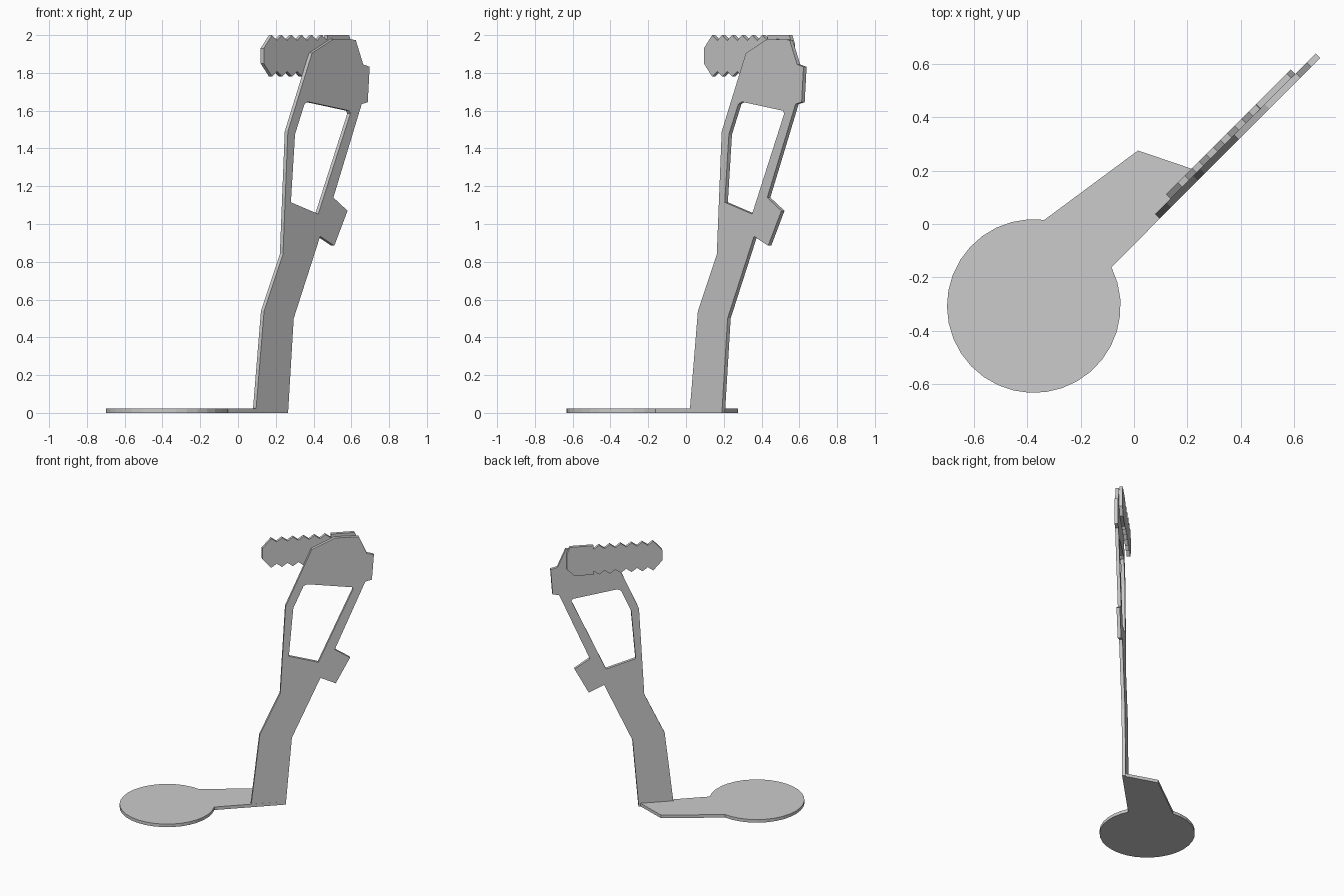
import bpy, bmesh, math
from mathutils import Vector

if "Cube" in bpy.data.objects:
    bpy.data.objects.remove(bpy.data.objects["Cube"])


def slab(name, loops, place, depth):
    """Fill closed 2D loops (outline plus holes) and extrude along depth."""
    bm = bmesh.new()
    edges = []
    for loop in loops:
        vs = [bm.verts.new(place(a, b)) for a, b in loop]
        edges += [bm.edges.new((v, vs[i - 1])) for i, v in enumerate(vs)]
    bmesh.ops.triangle_fill(bm, use_beauty=True, use_dissolve=False, edges=edges)
    ext = bmesh.ops.extrude_face_region(bm, geom=bm.faces[:], use_keep_orig=True)
    moved = [g for g in ext["geom"] if isinstance(g, bmesh.types.BMVert)]
    bmesh.ops.translate(bm, verts=moved, vec=Vector(depth))
    bmesh.ops.recalc_face_normals(bm, faces=bm.faces[:])
    mesh = bpy.data.meshes.new(name)
    bm.to_mesh(mesh)
    bm.free()
    ob = bpy.data.objects.new(name, mesh)
    bpy.context.collection.objects.link(ob)
    return ob


T = 0.0165  # plate thickness measured along x; plates stand at 45 degrees


def diagonal(layer):
    """Map (x, z) onto a diagonal upright plane, layered towards the back."""
    return lambda x, z: (x - T * layer, x - 0.075 + T * layer, z)


# Foot: round disc with an angled neck
cx, cy, r, n = -0.375, -0.307, 0.325, 28
a0, a1 = math.radians(83), math.radians(386.5)
foot = [(cx + r * math.cos(a0 + (a1 - a0) * i / n),
         cy + r * math.sin(a0 + (a1 - a0) * i / n)) for i in range(n + 1)]
foot += [(0.265, 0.19), (0.015, 0.275)]
slab("foot_plate", [foot], lambda x, y: (x, y, 0), (0, 0, 0.023))

# Upright plate with a window
outline = [(0.265, 0), (0.295, 0.5), (0.435, 0.935), (0.51, 0.885), (0.58, 1.07),
           (0.505, 1.14), (0.655, 1.635), (0.687, 1.645), (0.697, 1.832),
           (0.663, 1.845), (0.623, 1.975), (0.507, 1.98), (0.392, 1.905),
           (0.264, 1.49), (0.238, 0.84), (0.138, 0.54), (0.094, 0)]
window = [(0.28, 1.115), (0.425, 1.053), (0.595, 1.585), (0.588, 1.6),
          (0.37, 1.647), (0.352, 1.635), (0.302, 1.475)]
slab("upright_plate", [outline, window], diagonal(0), (-T, T, 0))

# Serrated grip behind the top, teeth along both long edges
top = [(0.153, 1.93)]
for k in range(6):
    x = 0.197 + 0.053 * k
    top += [(x, 2.0), (x + 0.0265, 1.972)]
top += [(0.49, 2.0), (0.605, 2.0), (0.62, 1.95)]
bottom = [(x, 3.78 - z) for x, z in reversed(top)]
bottom[0:2] = [(0.62, 1.835), (0.585, 1.785)]
slab("serrated_grip", [top + bottom], diagonal(1), (-T, T, 0))
